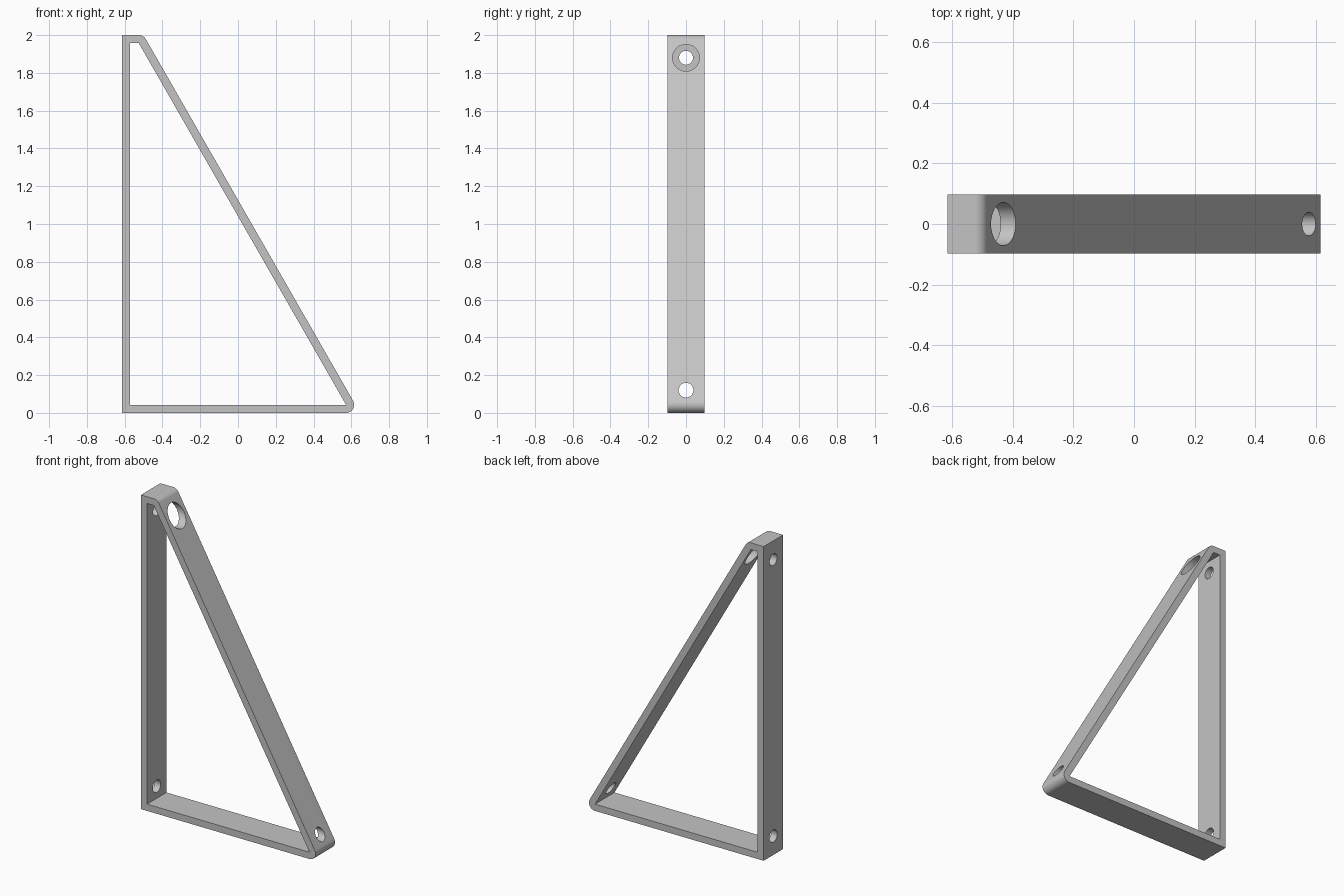
import bpy, bmesh
from math import cos, sin, pi, atan2
from mathutils import Matrix

if "Cube" in bpy.data.objects:
    bpy.data.objects.remove(bpy.data.objects["Cube"])

HALF_W, HEIGHT, DEPTH, WALL = 0.615, 2.0, 0.195, 0.043
LOW, HIGH = WALL, HEIGHT - WALL          # inner floor and ceiling
LEFT, TOP_X, LOW_X = -HALF_W + WALL, -0.525, HALF_W - WALL

grey = bpy.data.materials.new("plain grey")
grey.use_nodes = True
colour = (0.55, 0.55, 0.55, 1)
grey.diffuse_color = colour
grey.node_tree.nodes["Principled BSDF"].inputs["Base Color"].default_value = colour


def add_object(name, bm):
    bmesh.ops.recalc_face_normals(bm, faces=bm.faces)
    mesh = bpy.data.meshes.new(name)
    bm.to_mesh(mesh)
    bm.free()
    mesh.materials.append(grey)
    obj = bpy.data.objects.new(name, mesh)
    bpy.context.collection.objects.link(obj)
    return obj


def prism(name, outline, depth):
    """Extrude an x-z outline along y, centred."""
    bm = bmesh.new()
    face = bm.faces.new([bm.verts.new((x, -depth / 2, z)) for x, z in outline])
    moved = bmesh.ops.extrude_face_region(bm, geom=[face])["geom"]
    bmesh.ops.translate(bm, vec=(0, depth, 0),
                        verts=[v for v in moved if isinstance(v, bmesh.types.BMVert)])
    return add_object(name, bm)


def hole_cutter(name, x, z, radius, length):
    bm = bmesh.new()
    bmesh.ops.create_cone(bm, cap_ends=True, segments=48, radius1=radius,
                          radius2=radius, depth=length,
                          matrix=Matrix.Translation((x, 0, z)) @ Matrix.Rotation(pi / 2, 4, 'Y'))
    return add_object(name, bm)


def arc(cx, cz, start, end, steps=12):
    return [(cx + WALL * cos(start + (end - start) * i / steps),
             cz + WALL * sin(start + (end - start) * i / steps)) for i in range(steps + 1)]


# Triangular frame with rounded outer corners on the sloping bar
slope_normal = atan2(LOW_X - TOP_X, HIGH - LOW)
outer = ([(-HALF_W, HEIGHT), (-HALF_W, 0)]
         + arc(LOW_X, LOW, -pi / 2, slope_normal)
         + arc(TOP_X, HIGH, slope_normal, pi / 2))
frame = prism("bracket_frame", outer, DEPTH)

# Opening, screw holes and the wide access hole in the sloping bar
inner = [(LEFT, HIGH), (LEFT, LOW), (LOW_X, LOW), (TOP_X, HIGH)]
cutters = [
    prism("opening_cutter", inner, DEPTH * 2),
    hole_cutter("lower_hole_cutter", 0, 0.12, 0.039, 3),
    hole_cutter("upper_hole_cutter", -HALF_W, 1.88, 0.037, 0.12),
    hole_cutter("access_hole_cutter", -0.3, 1.88, 0.071, 0.52),
]
bpy.context.view_layer.objects.active = frame
for cutter in cutters:
    cutter.hide_render = True
    mod = frame.modifiers.new("cut", 'BOOLEAN')
    mod.operation = 'DIFFERENCE'
    mod.solver = 'EXACT'
    mod.object = cutter
    bpy.ops.object.modifier_apply(modifier=mod.name)
    bpy.data.objects.remove(cutter)

bpy.ops.object.select_all(action='DESELECT')
frame.select_set(True)
bpy.ops.object.shade_smooth_by_angle(angle=pi / 6)
